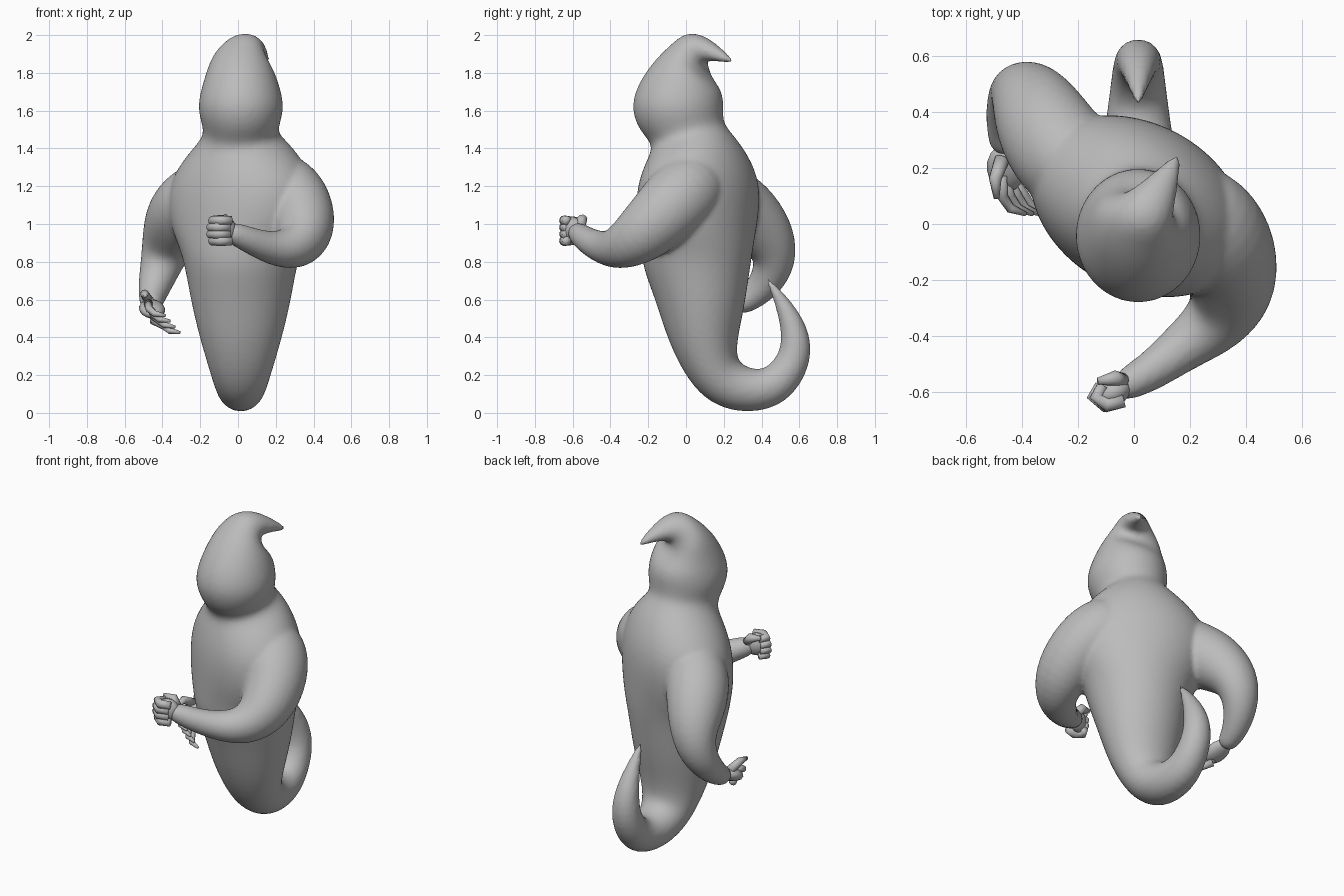
import bpy, bmesh, math
from mathutils import Vector, Matrix

cube = bpy.data.objects.get("Cube")
if cube:
    bpy.data.objects.remove(cube, do_unlink=True)

grey = bpy.data.materials.new("ghost_grey")
grey.use_nodes = True
colour = (0.5, 0.5, 0.5, 1)
grey.diffuse_color = colour
grey.node_tree.nodes["Principled BSDF"].inputs["Base Color"].default_value = colour


def loft(bm, rings):
    """Skin a list of closed rings and cap both ends."""
    loops = [[bm.verts.new(p) for p in ring] for ring in rings]
    n = len(loops[0])
    for a, b in zip(loops, loops[1:]):
        for i in range(n):
            j = (i + 1) % n
            bm.faces.new((a[i], a[j], b[j], b[i]))
    bm.faces.new(loops[0][::-1])
    bm.faces.new(loops[-1])


def spine_ring(front, back, width, yaw=0, centre_x=0.015, sides=20):
    """Ellipse spanning a front and a back (y, z) point, turned about z."""
    f, b = Vector((0, *front)), Vector((0, *back))
    middle, half = (f + b) / 2, (b - f) / 2
    turn = Matrix.Rotation(math.radians(yaw), 3, 'Z')
    middle.x = centre_x
    angles = [math.tau * i / sides for i in range(sides)]
    return [middle + turn @ (Vector((width * math.cos(t), 0, 0)) + half * math.sin(t)) for t in angles]


def tube(bm, points, sides=16):
    """Round limb through (x, y, z, radius) points."""
    centres = [Vector(p[:3]) for p in points]
    angles = [math.tau * i / sides for i in range(sides)]
    rings, side = [], None
    for i, point in enumerate(points):
        along = (centres[min(i + 1, len(points) - 1)] - centres[max(i - 1, 0)]).normalized()
        side = along.orthogonal() if side is None else side - along * side.dot(along)
        side.normalize()
        up = along.cross(side)
        rings.append([centres[i] + point[3] * (side * math.cos(t) + up * math.sin(t)) for t in angles])
    loft(bm, rings)


def ball(bm, centre, size, direction):
    """Ellipsoid whose z axis follows a direction."""
    turn = Vector(direction).to_track_quat('Z', 'X').to_matrix().to_4x4()
    matrix = Matrix.Translation(centre) @ turn @ Matrix.Diagonal((*size, 1))
    bmesh.ops.create_uvsphere(bm, u_segments=12, v_segments=8, radius=1, matrix=matrix)


def finish(bm, name):
    bmesh.ops.recalc_face_normals(bm, faces=bm.faces)
    mesh = bpy.data.meshes.new(name)
    bm.to_mesh(mesh)
    bm.free()
    for polygon in mesh.polygons:
        polygon.use_smooth = True
    mesh.materials.append(grey)
    obj = bpy.data.objects.new(name, mesh)
    bpy.context.collection.objects.link(obj)
    return obj


def blend(obj):
    """Round off, then fuse overlapping volumes into one soft skin."""
    rounding = obj.modifiers.new("round", 'SUBSURF')
    rounding.levels = rounding.render_levels = 2
    fuse = obj.modifiers.new("fuse", 'REMESH')
    fuse.mode = 'VOXEL'
    fuse.voxel_size = 0.015
    fuse.use_smooth_shade = True
    soften = obj.modifiers.new("soften", 'SMOOTH')
    soften.iterations = 3


# Head with its bent tip, from the tip down to the neck
head = [
    ((.26, 1.86), (.25, 1.85), .01, -30, .165),
    ((.11, 2), (.09, 1.87), .075, -30, .08),
    ((0, 2.02), (.1, 1.83), .105, -25, .04),
    ((-.07, 1.96), (.12, 1.79), .15, -20),
    ((-.16, 1.88), (.16, 1.75), .18, -10),
    ((-.25, 1.76), (.2, 1.69), .21),
    ((-.3, 1.62), (.2, 1.61), .235),
    ((-.25, 1.49), (.2, 1.55), .205),
    ((-.175, 1.42), (.22, 1.51), .2, -10),
]
# Twisted chest and tapering waist
torso = [
    ((-.2, 1.34), (.29, 1.43), .295, -25),
    ((-.235, 1.19), (.365, 1.25), .425, -30),
    ((-.24, 1), (.365, 1.03), .41, -28),
    ((-.24, .88), (.36, .88), .335, -18),
    ((-.235, .77), (.345, .77), .3, -8),
    ((-.165, .6), (.315, .57), .267),
    ((-.095, .37), (.28, .42), .22),
    ((.01, .165), (.265, .3), .17),
]
# Curled tail
tail = [
    ((.135, .04), (.3, .25), .14),
    ((.32, -.01), (.39, .225), .118),
    ((.54, .04), (.445, .255), .1),
    ((.67, .25), (.5, .33), .088),
    ((.66, .44), (.505, .43), .075),
    ((.555, .6), (.475, .57), .044),
    ((.425, .73), (.415, .72), .006),
]
bm = bmesh.new()
loft(bm, [spine_ring(*ring) for ring in head + torso + tail])

# Left arm bends forward across the body, right arm hangs back
left_arm = [(.12, .1, 1.26, .16), (.26, .01, 1.18, .205), (.345, -.11, 1.06, .185), (.355, -.25, .93, .158),
            (.29, -.36, .865, .118), (.17, -.44, .87, .088), (.06, -.53, .915, .07), (-.08, -.6, .975, .055)]
right_arm = [(-.1, .14, 1.22, .16), (-.23, .21, 1.13, .195), (-.32, .34, 1.04, .185), (-.37, .455, .91, .145),
             (-.405, .475, .79, .115), (-.44, .42, .68, .092), (-.46, .33, .595, .068), (-.46, .25, .56, .052)]
tube(bm, left_arm)
tube(bm, right_arm)
blend(finish(bm, "body_and_arms"))

# Left hand: closed fist
bm = bmesh.new()
ball(bm, (-.075, -.6, .97), (.07, .05, .07), (-.8, -.4, .4))
for i in range(4):
    z, x = .91 + .036 * i, .01 * abs(i - 1.5)
    tube(bm, [(x - .05, -.63, z, .024), (x - .11, -.645, z, .027),
              (x - .15, -.615, z, .024), (x - .125, -.575, z, .02)], 10)
tube(bm, [(-.04, -.56, .99, .028), (-.07, -.55, 1.025, .028), (-.13, -.56, 1.035, .012)], 10)
finish(bm, "left_fist")

# Right hand: open, relaxed fingers
bm = bmesh.new()
ball(bm, (-.455, .2, .55), (.04, .07, .09), (.12, -.9, -.4))
for i in range(4):
    drop, shift = .03 * i, .026 * i
    tube(bm, [(shift / 3 - .475, .17, .58 - drop, .023), (shift - .47, .1, .55 - drop, .02),
              (shift - .44, .055, .525 - drop, .017), (shift - .385, .035, .515 - drop, .008)], 10)
tube(bm, [(-.47, .23, .59, .028), (-.495, .16, .63, .023), (-.49, .09, .62, .01)], 10)
finish(bm, "right_hand")
